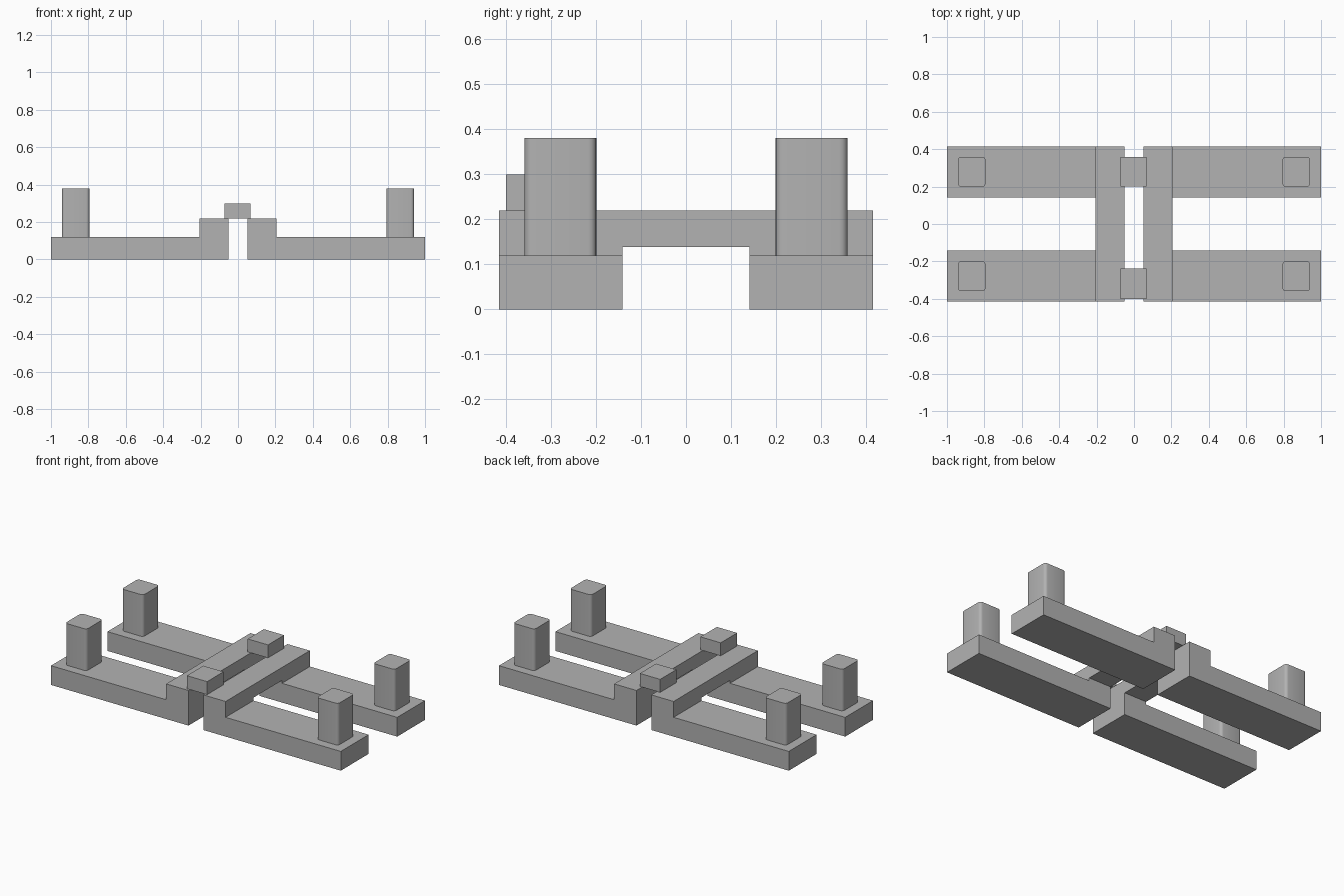
import bpy
import bmesh

default_cube = bpy.data.objects.get("Cube")
if default_cube:
    bpy.data.objects.remove(default_cube, do_unlink=True)

grey = bpy.data.materials.new("mid_grey")
grey.use_nodes = True
colour = (0.448, 0.448, 0.448, 1)
grey.diffuse_color = colour
grey.node_tree.nodes["Principled BSDF"].inputs["Base Color"].default_value = colour


def finish(name, bm):
    bmesh.ops.recalc_face_normals(bm, faces=bm.faces)
    mesh = bpy.data.meshes.new(name)
    bm.to_mesh(mesh)
    bm.free()
    mesh.materials.append(grey)
    obj = bpy.data.objects.new(name, mesh)
    bpy.context.collection.objects.link(obj)
    return obj


def extrude_profile(name, points, y0, y1):
    """Extrude a closed x-z outline along y."""
    bm = bmesh.new()
    face = bm.faces.new([bm.verts.new((x, y0, z)) for x, z in points])
    moved = bmesh.ops.extrude_face_region(bm, geom=[face])["geom"]
    verts = [v for v in moved if isinstance(v, bmesh.types.BMVert)]
    bmesh.ops.translate(bm, verts=verts, vec=(0, y1 - y0, 0))
    return finish(name, bm)


def box(name, low, high, corner=0):
    """Box between two corners, optionally with rounded upright edges."""
    bm = bmesh.new()
    bmesh.ops.create_cube(bm, size=1)
    for v in bm.verts:
        v.co = [a + (b - a) * (c + 0.5) for a, b, c in zip(low, high, v.co)]
    if corner:
        upright = [e for e in bm.edges
                   if abs(e.verts[0].co.z - e.verts[1].co.z) > 0.01]
        bmesh.ops.bevel(bm, geom=upright, offset=corner, segments=4,
                        profile=0.5, affect="EDGES")
    obj = finish(name, bm)
    if corner:
        bpy.ops.object.select_all(action="DESELECT")
        obj.select_set(True)
        bpy.context.view_layer.objects.active = obj
        bpy.ops.object.shade_smooth_by_angle()
    return obj


INNER, SHOULDER = 0.051, 0.205
ARM_TOP, BRIDGE_TOP = 0.12, 0.219
GAP, DEPTH = 0.141, 0.415

for side, sx in (("left", 1), ("right", -1)):
    # Raised bar joining the front and back beams
    xs = sorted((sx * INNER, sx * SHOULDER))
    box(f"{side}_bridge", (xs[0], -GAP, 0.138), (xs[1], GAP, BRIDGE_TOP))
    for end, sy in (("front", -1), ("back", 1)):
        # Stepped beam: long low arm with a raised inner shoulder
        outline = [(INNER, 0), (1, 0), (1, ARM_TOP), (SHOULDER, ARM_TOP),
                   (SHOULDER, BRIDGE_TOP), (INNER, BRIDGE_TOP)]
        extrude_profile(f"{end}_{side}_beam", [(sx * x, z) for x, z in outline],
                        sy * GAP, sy * DEPTH)
        # Rounded square post near the outer end
        xs = sorted((sx * 0.794, sx * 0.942))
        ys = sorted((sy * 0.199, sy * 0.359))
        box(f"{end}_{side}_post", (xs[0], ys[0], ARM_TOP), (xs[1], ys[1], 0.38), 0.018)

# Small blocks tying the two halves together
for end, y0, y1 in (("front", -0.4, -0.238), ("back", 0.2, 0.359)):
    box(f"{end}_connector", (-0.073, y0, BRIDGE_TOP), (0.067, y1, 0.3))
